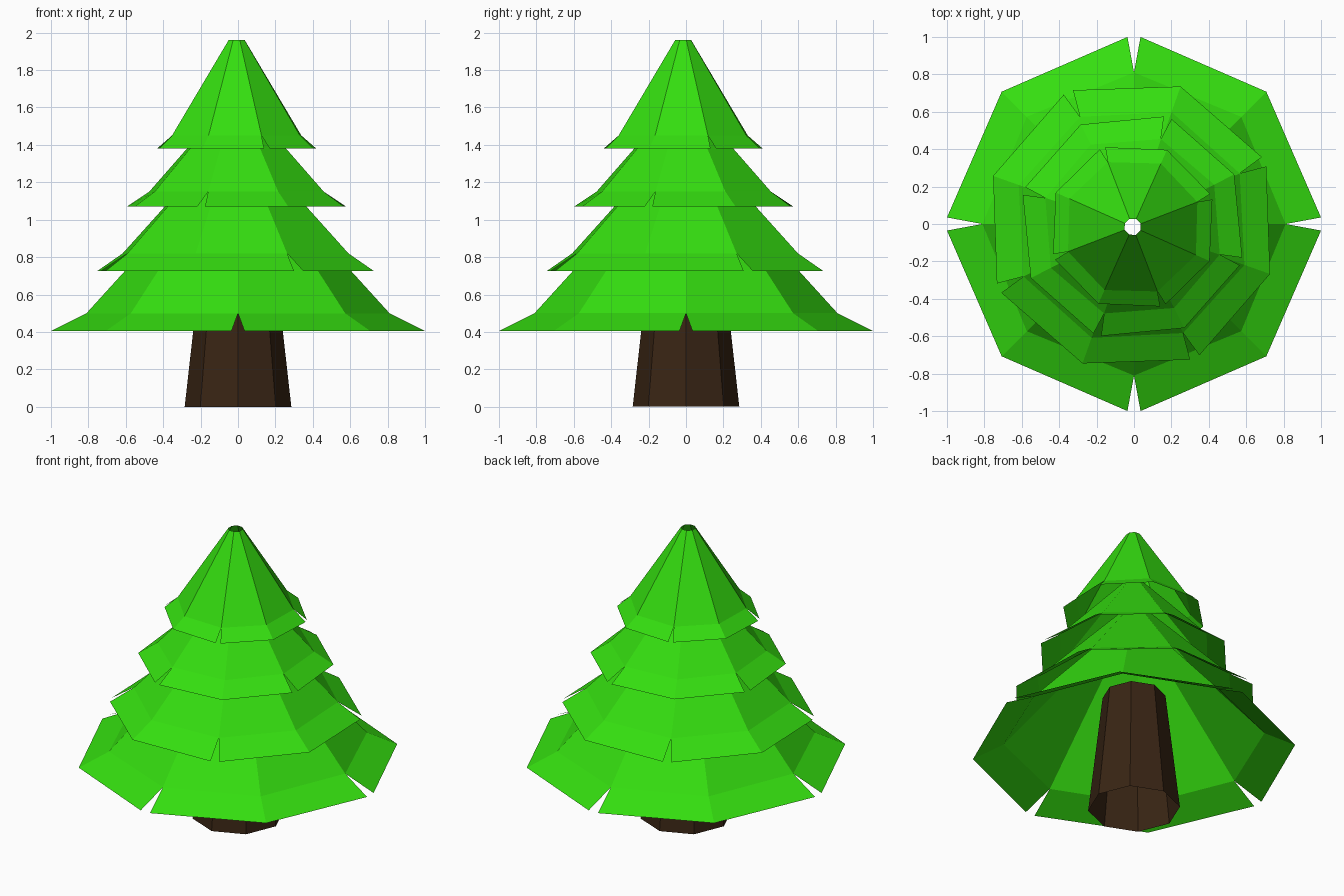
import bpy, bmesh
from math import cos, sin, radians, atan

if "Cube" in bpy.data.objects:
    bpy.data.objects.remove(bpy.data.objects["Cube"])

SIDES = 8


def material(name, rgb):
    m = bpy.data.materials.new(name)
    m.diffuse_color = (*rgb, 1)
    m.use_nodes = True
    m.node_tree.nodes["Principled BSDF"].inputs["Base Color"].default_value = m.diffuse_color
    return m


def finish(bm, name, mat):
    me = bpy.data.meshes.new(name)
    bm.to_mesh(me)
    bm.free()
    me.materials.append(mat)
    ob = bpy.data.objects.new(name, me)
    bpy.context.collection.objects.link(ob)


def ring_vert(bm, r, angle, z, centre=(0, 0)):
    return bm.verts.new((centre[0] + r * cos(angle), centre[1] + r * sin(angle), z))


def ring(bm, r, z, turn=0, centre=(0, 0)):
    return [ring_vert(bm, r, radians(turn + 45 * i), z, centre) for i in range(SIDES)]


def bridge(bm, low, high):
    for i in range(SIDES):
        j = (i + 1) % SIDES
        bm.faces.new((low[i], low[j], high[j], high[i]))


def tier(name, turn, centre, rim, knee, top, mat):
    """Open cone of branches with a flared skirt, slit at every other corner."""
    bm = bmesh.new()
    knees = ring(bm, *knee, turn, centre)
    bridge(bm, knees, ring(bm, *top, turn, centre))
    r, z = rim
    gap = atan(0.035)
    left, right = [], []          # rim corners on each side of a possible slit
    for i in range(SIDES):
        a = radians(turn + 45 * i)
        if i % 2 == 0:
            right.append(ring_vert(bm, r, a - gap, z, centre))
            left.append(ring_vert(bm, r, a + gap, z, centre))
        else:
            v = ring_vert(bm, r, a, z, centre)
            right.append(v)
            left.append(v)
    for i in range(SIDES):
        j = (i + 1) % SIDES
        bm.faces.new((left[i], right[j], knees[j], knees[i]))
    finish(bm, name, mat)


green = material("needles", (0.035, 0.73, 0.005))
brown = material("bark", (0.04, 0.018, 0.007))

# Trunk: open tapered octagonal tube
bm = bmesh.new()
bridge(bm, ring(bm, 0.285, 0), ring(bm, 0.195, 0.8))
finish(bm, "trunk", brown)

# Branch tiers: turn, centre, then (radius, height) of rim, knee and top
tiers = [
    (0, (0, 0), (1.0, 0.405), (0.81, 0.5), (0.10, 1.28)),
    (25.5, (-0.013, -0.005), (0.785, 0.725), (0.64, 0.82), (0.077, 1.41)),
    (-18, (-0.008, -0.012), (0.61, 1.07), (0.49, 1.15), (0.058, 1.62)),
    (21, (-0.007, -0.015), (0.45, 1.38), (0.37, 1.45), (0.046, 1.96)),
]
for n, t in enumerate(tiers, 1):
    tier(f"branch_tier_{n}", *t, green)
